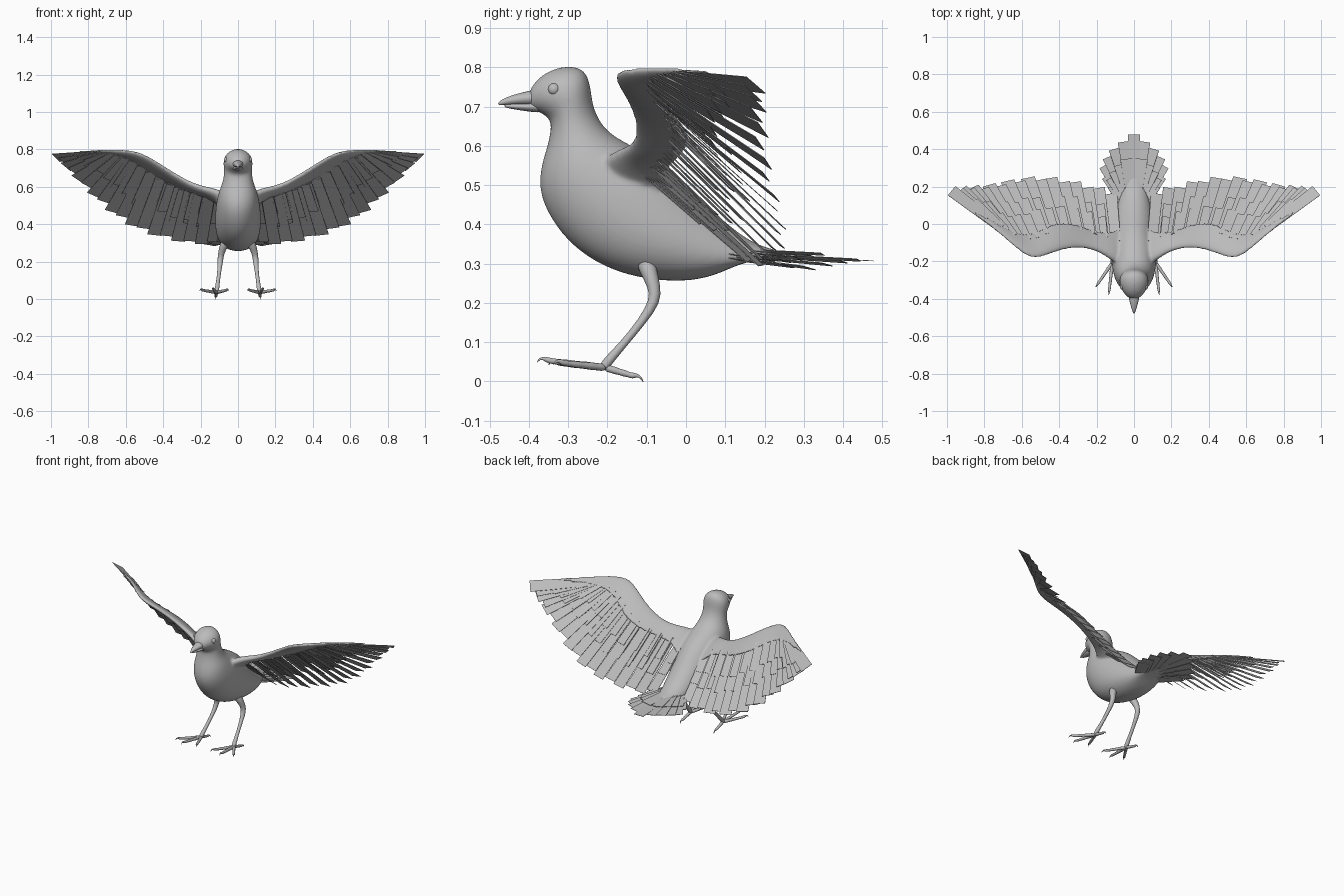
import bpy, bmesh, math
from mathutils import Vector as V

cube = bpy.data.objects.get("Cube")
if cube:
    bpy.data.objects.remove(cube)

grey = bpy.data.materials.new("soft_grey")
grey.use_nodes = True
grey.diffuse_color = (0.5, 0.5, 0.5, 1)
grey.node_tree.nodes["Principled BSDF"].inputs["Base Color"].default_value = (0.5, 0.5, 0.5, 1)


def finish(bm, name, smooth=0, mirror=False):
    """Turn a bmesh into an object, optionally subdivided and mirrored."""
    bmesh.ops.recalc_face_normals(bm, faces=bm.faces)
    for f in bm.faces:
        f.smooth = smooth > 0
    mesh = bpy.data.meshes.new(name)
    bm.to_mesh(mesh)
    bm.free()
    mesh.materials.append(grey)
    obj = bpy.data.objects.new(name, mesh)
    bpy.context.collection.objects.link(obj)
    if mirror:
        m = obj.modifiers.new("mirror", "MIRROR")
        m.use_mirror_merge = False
    if smooth:
        s = obj.modifiers.new("smooth", "SUBSURF")
        s.levels = s.render_levels = smooth
    return obj


def loft(bm, rings):
    """Skin a row of equal rings and close both ends."""
    rows = [[bm.verts.new(p) for p in r] for r in rings]
    n = len(rows[0])
    for a, b in zip(rows, rows[1:]):
        for i in range(n):
            bm.faces.new((a[i], a[(i + 1) % n], b[(i + 1) % n], b[i]))
    bm.faces.new(rows[0])
    bm.faces.new(rows[-1])


def ring(c, a, b, n=16, taper=0.0):
    out = []
    for i in range(n):
        t = math.tau * i / n
        out.append(c + a * math.cos(t) + b * math.sin(t) * (1 - taper + taper * math.cos(t)))
    return out


def tube(bm, pts, n=8):
    """Round tube through (x, y, z, radius) points."""
    ps = [V(p[:3]) for p in pts]
    rings = []
    for i, p in enumerate(ps):
        d = (ps[min(i + 1, len(ps) - 1)] - ps[max(i - 1, 0)]).normalized()
        ref = V((1, 0, 0)) if abs(d.x) < 0.8 else V((0, 0, 1))
        a = d.cross(ref).normalized()
        rings.append(ring(p, a * pts[i][3], d.cross(a) * pts[i][3], n))
    loft(bm, rings)


def sample(pts, t):
    """Point at fraction t of a polyline with evenly weighted points."""
    f = t * (len(pts) - 1)
    i = min(int(f), len(pts) - 2)
    return V(pts[i]).lerp(V(pts[i + 1]), f - i)


def feather(bm, root, tip, side, width, lift, tilt):
    """Thin flat plate with a square tip, twisted about its shaft by tilt."""
    d = (tip - root).normalized()
    side = (side - d * side.dot(d)).normalized()
    up = side.cross(d)
    root, tip = root + up * lift, tip + up * lift
    side = (side + up * tilt).normalized()
    up = side.cross(d)
    w = side * width / 2
    quad = [root - w * 0.8, root + w * 0.8, tip + w, tip - w]
    loft(bm, [[p - up * 0.001 for p in quad], [p + up * 0.001 for p in quad]])


# Head, neck and body: front/belly (y, z), back (y, z), half width
body = [
    (-.402, .700, -.402, .732, .016), (-.388, .690, -.392, .757, .038),
    (-.366, .682, -.360, .789, .062), (-.350, .668, -.305, .808, .077),
    (-.346, .660, -.254, .799, .080), (-.345, .650, -.241, .750, .078),
    (-.347, .632, -.237, .700, .076), (-.354, .600, -.213, .652, .083),
    (-.371, .550, -.178, .622, .099), (-.379, .490, -.120, .594, .112),
    (-.356, .423, -.050, .555, .122), (-.296, .342, .000, .508, .126),
    (-.203, .283, .050, .455, .123), (-.100, .257, .100, .410, .112),
    (.000, .252, .145, .372, .097), (.075, .269, .190, .346, .080),
    (.130, .298, .240, .333, .062), (.190, .311, .270, .324, .040)]
bm = bmesh.new()
loft(bm, [ring(V((0, (fy + by) / 2, (fz + bz) / 2)), V((0, by - fy, bz - fz)) / 2, V((w, 0, 0)))
          for fy, fz, by, bz, w in body])

# Wing arms: leading point, trailing point, half thickness
arm = [((.03, -.250, .520), (.03, .00, .440), .050), ((.08, -.222, .560), (.08, -.02, .475), .044),
       ((.12, -.195, .580), (.12, -.04, .515), .036), ((.16, -.166, .592), (.17, -.04, .54), .029),
       ((.22, -.138, .607), (.23, -.03, .555), .025),
       ((.30, -.124, .645), (.30, .00, .578), .023), ((.40, -.144, .710), (.40, .02, .62), .023),
       ((.48, -.177, .762), (.47, -.01, .66), .022), ((.54, -.187, .787), (.54, -.05, .71), .020),
       ((.60, -.158, .797), (.62, -.05, .75), .016), ((.70, -.067, .799), (.70, -.01, .77), .011),
       ((.80, .010, .795), (.79, .04, .778), .008), ((.87, .063, .790), (.86, .08, .778), .006)]
for s in (1, -1):
    flip = V((s, 1, 1))
    rings = []
    for i, (le, tr, h) in enumerate(arm):
        span = V(arm[min(i + 1, len(arm) - 1)][0]) - V(arm[max(i - 1, 0)][0])
        chord = (V(le) - V(tr)) / 2
        section = ring((V(le) + V(tr)) / 2, chord, chord.cross(span).normalized() * h, 12, .35)
        rings.append([p * flip for p in section])
    loft(bm, rings)

# Fuse the body and arms into one skin with soft shoulders
torso = finish(bm, "body_and_wing_arms", 2)
fuse = torso.modifiers.new("fuse", "REMESH")
fuse.mode = "VOXEL"
fuse.voxel_size = .007
fuse.use_smooth_shade = True
soften = torso.modifiers.new("soften", "SMOOTH")
soften.factor = .5
soften.iterations = 10

# Beak halves: y, z centre, half width, half height
beaks = {"upper_beak": [(-.36, .724, .036, .024), (-.395, .722, .030, .021), (-.43, .719, .021, .015),
                        (-.46, .714, .011, .010), (-.480, .707, .003, .004)],
         "lower_beak": [(-.36, .699, .034, .017), (-.395, .699, .027, .013), (-.43, .700, .018, .009),
                        (-.466, .702, .006, .004)]}
for name, rows in beaks.items():
    bm = bmesh.new()
    loft(bm, [ring(V((0, y, z)), V((w, 0, 0)), V((0, 0, h)), 10) for y, z, w, h in rows])
    finish(bm, name, 1)

# Eyes
bm = bmesh.new()
bmesh.ops.create_uvsphere(bm, u_segments=16, v_segments=10, radius=.016)
bmesh.ops.translate(bm, verts=bm.verts, vec=(.060, -.336, .744))
finish(bm, "eyes", 1, True)

# Wing feathers run from the arm to an outer tip line
roots = [(.10, -.10, .53), (.20, -.07, .56), (.30, -.04, .59), (.40, -.03, .635), (.48, -.06, .69),
         (.55, -.09, .735), (.61, -.09, .76), (.66, -.06, .773), (.70, -.03, .775), (.74, .00, .775)]
tips = [(.13, .175, .295), (.25, .205, .295), (.37, .235, .32), (.49, .25, .355), (.60, .245, .41),
        (.70, .225, .485), (.79, .205, .57), (.87, .195, .65), (.925, .185, .71), (.975, .178, .755)]


def feather_row(name, count, reach, width, lift, last=1.0):
    """Row of staggered feathers from the body out to fraction last of the wing."""
    bm = bmesh.new()
    for i in range(count):
        t = last * i / (count - 1)
        r, e = sample(roots, t), sample(tips, t)
        side = sample(tips, min(t + .08, 1)) - sample(tips, max(t - .08, 0))
        stagger = 1 - .05 * ((count - 1 - i) % 2)
        feather(bm, r, r.lerp(e, reach * stagger), side, width, lift, -.35)
    finish(bm, name, 0, True)


feather_row("flight_feathers", 18, 1, .076, 0)
feather_row("upper_coverts", 14, .66, .068, .005, .92)
feather_row("small_upper_coverts", 11, .42, .064, .010, .75)
feather_row("under_coverts", 14, .55, .066, -.006, .92)

# Tail fan: centre feather plus mirrored pairs, tip (x, y, z)
bm = bmesh.new()
across = V((1, 0, 0))
feather(bm, V((0, .18, .322)), V((0, .478, .307)), across, .065, 0, 0)
finish(bm, "tail_centre_feather")
fan = [(.052, .440, .309), (.100, .402, .308), (.135, .360, .304), (.155, .315, .298), (.140, .260, .306)]
for name, reach, lift in (("tail_feathers", 1, 0), ("tail_coverts", .68, .010)):
    bm = bmesh.new()
    for i, tip in enumerate(fan):
        root = V((.01 + .009 * i, .15 - .012 * i, .325))
        feather(bm, root, root.lerp(V(tip), reach), across, .07, lift - .003 * i, .08)
    finish(bm, name, 0, True)

# Legs
bm = bmesh.new()
tube(bm, [(.052, -.108, .325, .030), (.078, -.097, .285, .023), (.091, -.080, .240, .017),
          (.095, -.078, .205, .016), (.099, -.110, .155, .011), (.107, -.162, .092, .010),
          (.114, -.203, .047, .014), (.115, -.213, .030, .012)], 10)
finish(bm, "legs", 1, True)

# Toes with curved claws
foot = V((.115, -.205, .035))
bm = bmesh.new()
for x, y, z in ((.19, -.315, .047), (.132, -.352, .053), (.062, -.325, .047), (.118, -.135, .014)):
    end = V((x, y, z))
    d = (end - foot).normalized()
    pts = []
    for i in range(7):
        p = foot.lerp(end, i / 6)
        pts.append((*p, (.012 if i % 2 == 0 else .0095) - .0005 * i))
    for step, rise, r in ((.010, .005, .005), (.022, .002, .003), (.028, -.009, .001)):
        pts.append((*(end + d * step + V((0, 0, rise))), r))
    tube(bm, pts)
finish(bm, "toes", 1, True)
